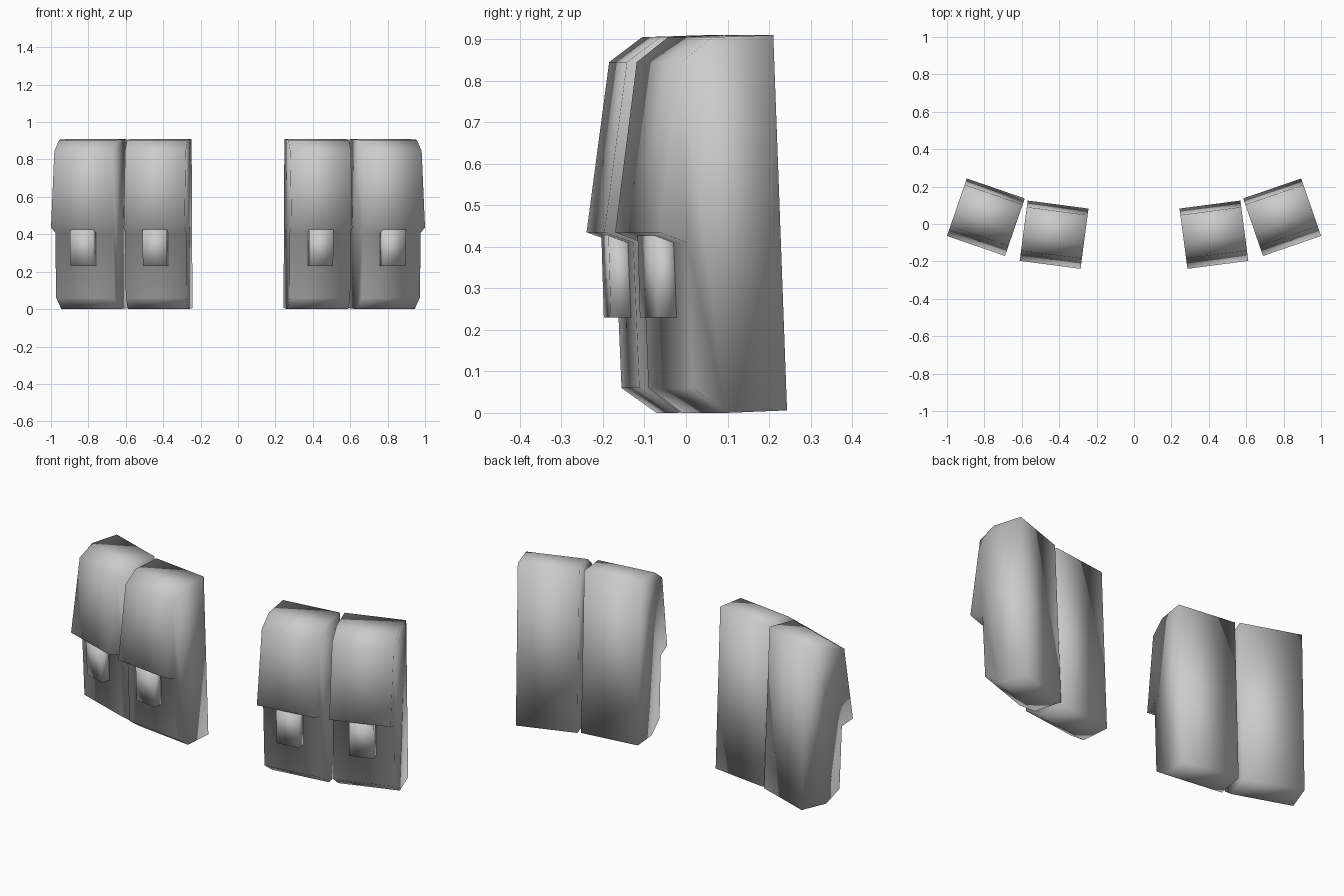
import bpy
import bmesh
import math

cube = bpy.data.objects.get("Cube")
if cube:
    bpy.data.objects.remove(cube, do_unlink=True)

# Single plain grey material
grey = bpy.data.materials.new("plain_grey")
grey.use_nodes = True
colour = (0.6, 0.6, 0.6, 1)
grey.diffuse_color = colour
grey.node_tree.nodes["Principled BSDF"].inputs["Base Color"].default_value = colour

# Side profiles as (distance forward from the back, height)
POUCH = [(0, .006), (.155, 0), (.24, .06), (.255, .41),
         (.325, .435), (.27, .845), (.19, .905), (.035, .91)]
CLASP = [(.235, .23), (.296, .23), (.302, .43), (.25, .43)]


def extruded_profile(name, profile, width, location, angle):
    """Extrude a side profile across the width, smooth it and turn it in place."""
    bm = bmesh.new()
    side = bm.faces.new([bm.verts.new((-width / 2, -d, z)) for d, z in profile])
    ext = bmesh.ops.extrude_face_region(bm, geom=[side], use_keep_orig=True)
    verts = [v for v in ext["geom"] if isinstance(v, bmesh.types.BMVert)]
    bmesh.ops.translate(bm, verts=verts, vec=(width, 0, 0))
    bmesh.ops.recalc_face_normals(bm, faces=bm.faces)
    for face in bm.faces:
        face.smooth = True
    mesh = bpy.data.meshes.new(name)
    bm.to_mesh(mesh)
    bm.free()
    mesh.materials.append(grey)
    obj = bpy.data.objects.new(name, mesh)
    obj.location = location
    obj.rotation_euler.z = angle
    bpy.context.collection.objects.link(obj)
    return obj


# Two pouches with clasps on each side, fanned around the waist
for side_name, s in (("left", 1), ("right", -1)):
    for place, x, y, degrees in (("inner", .406, .104, 7.5), ("outer", .739, .190, 19)):
        spot, angle = (s * x, y, 0), s * math.radians(degrees)
        extruded_profile(f"{place}_pouch_{side_name}", POUCH, .328, spot, angle)
        extruded_profile(f"{place}_clasp_{side_name}", CLASP, .13, spot, angle)
